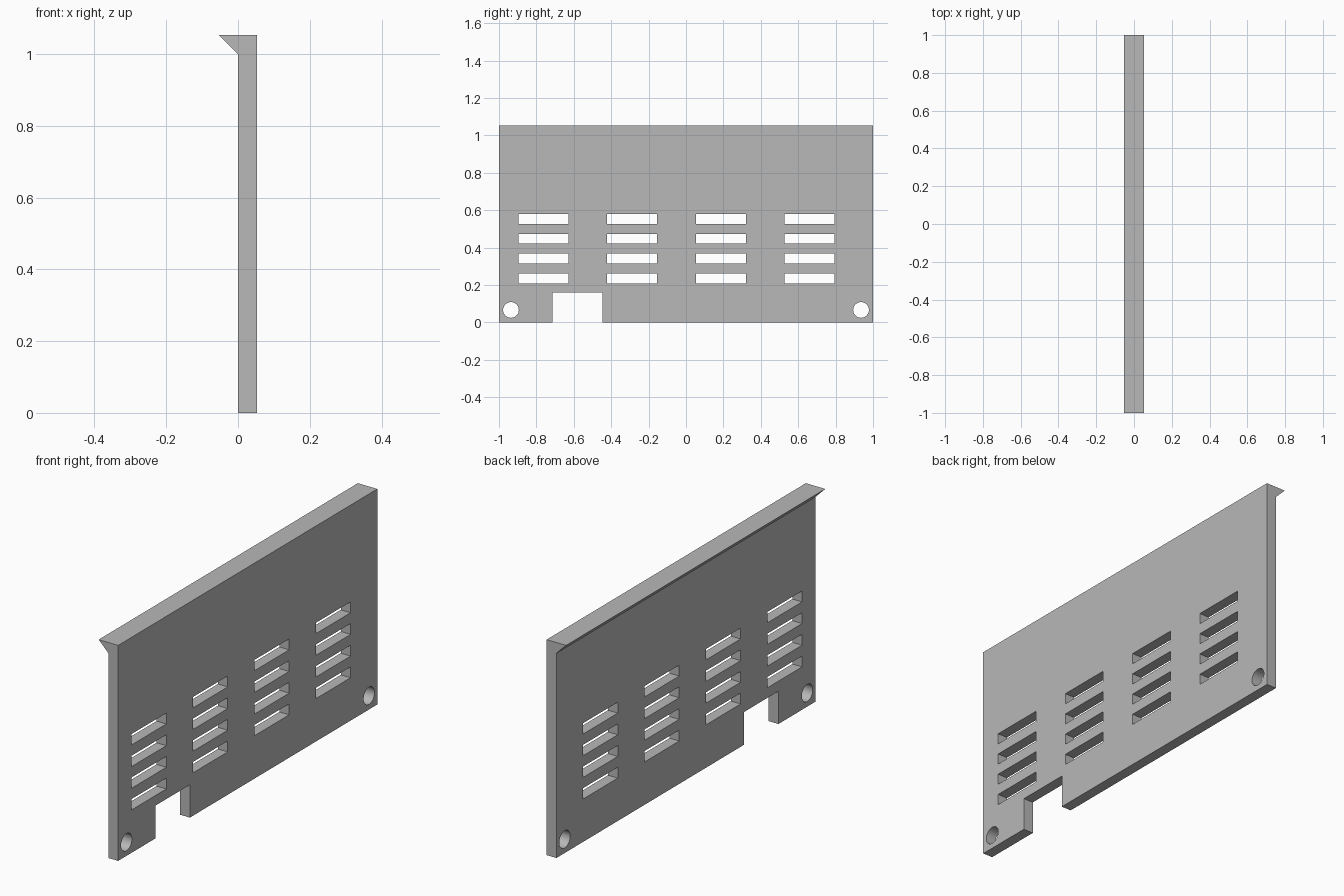
import bpy, bmesh
from math import pi
from mathutils import Matrix, Vector

if "Cube" in bpy.data.objects:
    bpy.data.objects.remove(bpy.data.objects["Cube"], do_unlink=True)

U = 1 / 19            # plate thickness, the base unit of the design
HEIGHT = 20 * U

grey = bpy.data.materials.new("plain grey")
grey.use_nodes = True
color = (0.48, 0.48, 0.48, 1)
grey.diffuse_color = color
grey.node_tree.nodes["Principled BSDF"].inputs["Base Color"].default_value = color


def make_object(name, bm):
    bmesh.ops.recalc_face_normals(bm, faces=bm.faces)
    mesh = bpy.data.meshes.new(name)
    bm.to_mesh(mesh)
    bm.free()
    mesh.materials.append(grey)
    obj = bpy.data.objects.new(name, mesh)
    bpy.context.collection.objects.link(obj)
    return obj


def add_box(bm, y, z, width, height):
    size = Matrix.Diagonal((4 * U, width, height, 1))
    bmesh.ops.create_cube(bm, size=1, matrix=Matrix.Translation((0, y, z)) @ size)


# Plate with its sloped top lip, extruded along y
bm = bmesh.new()
profile = [(0, 0), (U, 0), (U, HEIGHT), (-U, HEIGHT), (0, HEIGHT - U)]
face = bm.faces.new([bm.verts.new((x, -1, z)) for x, z in profile])
swept = bmesh.ops.extrude_face_region(bm, geom=[face])["geom"]
bmesh.ops.translate(bm, vec=Vector((0, 2, 0)),
                    verts=[v for v in swept if isinstance(v, bmesh.types.BMVert)])
panel = make_object("vented_panel", bm)

# Openings: vent slots, bottom notch and two screw holes
bm = bmesh.new()
for column in range(4):
    for row in range(4):
        add_box(bm, -0.762 + 0.474 * column, 0.236 + 0.1058 * row, 0.267, 0.053)
add_box(bm, -0.58, 0.03, 0.267, 0.26)
for side in (-1, 1):
    place = Matrix.Translation((0, side * 0.936, 0.067)) @ Matrix.Rotation(pi / 2, 4, "Y")
    bmesh.ops.create_cone(bm, cap_ends=True, segments=32, radius1=0.042,
                          radius2=0.042, depth=4 * U, matrix=place)
cutter = make_object("opening_cutter", bm)
cutter.hide_render = True

# Cut the openings, then discard the cutter
bpy.ops.object.select_all(action="DESELECT")
panel.select_set(True)
bpy.context.view_layer.objects.active = panel
cut = panel.modifiers.new("openings", "BOOLEAN")
cut.operation = "DIFFERENCE"
cut.solver = "EXACT"
cut.object = cutter
bpy.ops.object.modifier_apply(modifier=cut.name)
bpy.data.objects.remove(cutter, do_unlink=True)
bpy.ops.object.shade_smooth_by_angle()
